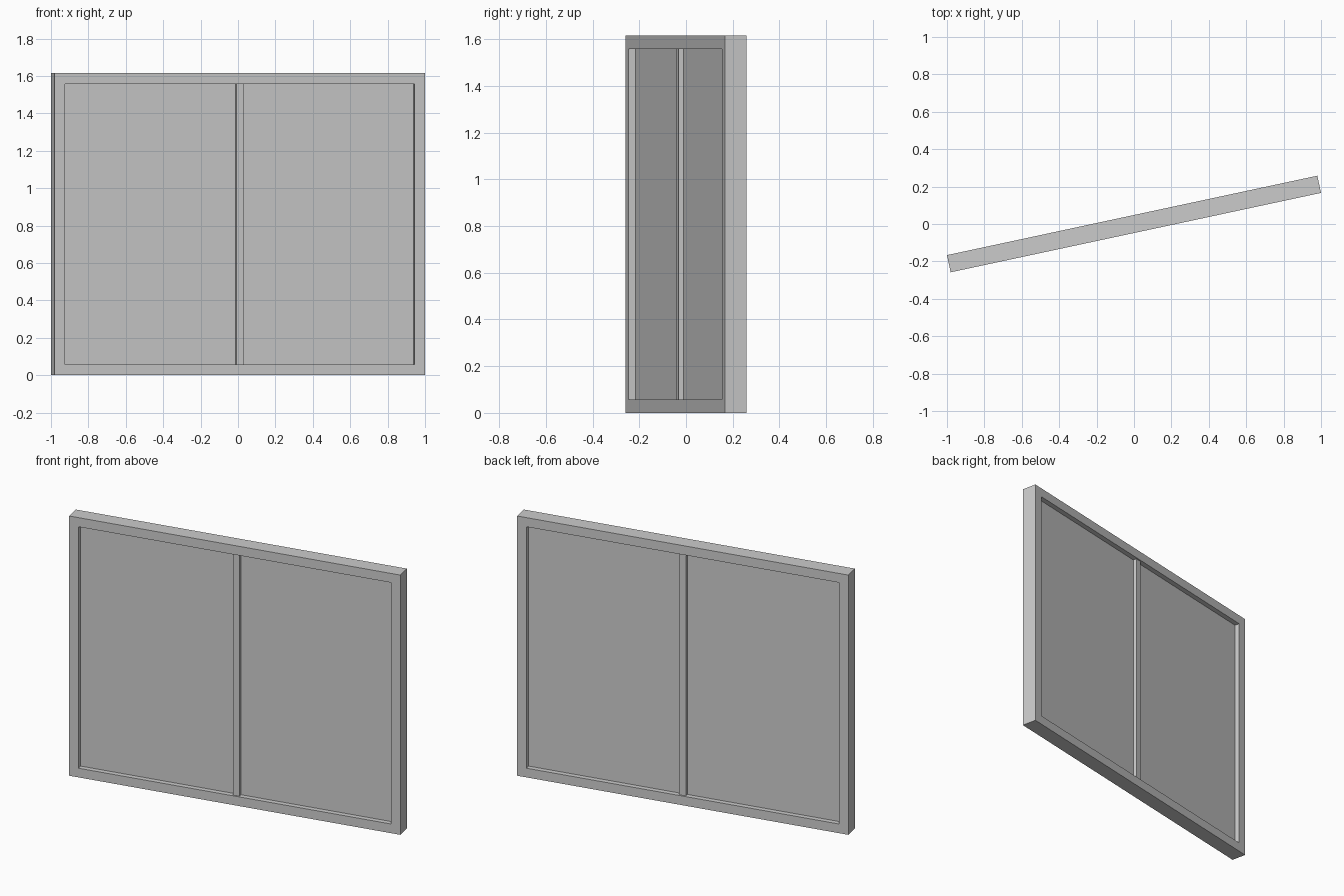
import bpy, bmesh
from math import radians
from mathutils import Matrix

if "Cube" in bpy.data.objects:
    bpy.data.objects.remove(bpy.data.objects["Cube"])

W, H, D = 1.0125, 1.615, 0.047     # half width, height, half depth
B = 0.057                          # frame border
TURN = Matrix.Rotation(radians(12.1), 4, 'Z')


def finish(name, bm):
    bmesh.ops.recalc_face_normals(bm, faces=bm.faces)
    me = bpy.data.meshes.new(name)
    bm.to_mesh(me)
    bm.free()
    ob = bpy.data.objects.new(name, me)
    ob.matrix_world = TURN
    bpy.context.collection.objects.link(ob)
    return ob


def box(name, center, size):
    bm = bmesh.new()
    bmesh.ops.create_cube(bm, size=1)
    bmesh.ops.scale(bm, vec=size, verts=bm.verts)
    bmesh.ops.translate(bm, vec=center, verts=bm.verts)
    return finish(name, bm)


# Outer frame: a rectangular section carried round the four corners
bm = bmesh.new()
rings = []
for sx, top in ((-1, 0), (1, 0), (1, 1), (-1, 1)):
    ring = []
    for inset, y in ((0, -D), (B, -D), (B, D), (0, D)):
        z = H - inset if top else inset
        ring.append(bm.verts.new((sx * (W - inset), y, z)))
    rings.append(ring)
for i in range(4):
    a, b = rings[i], rings[(i + 1) % 4]
    for j in range(4):
        k = (j + 1) % 4
        bm.faces.new((a[j], a[k], b[k], b[j]))
finish("window_frame", bm)

# Recessed pane and the upright bar that divides it on both sides
box("pane", (0, 0, H / 2), (2 * (W - B), 0.032, H - 2 * B))
box("center_bar", (0.005, 0, H / 2), (0.042, 0.076, H - 2 * B))
